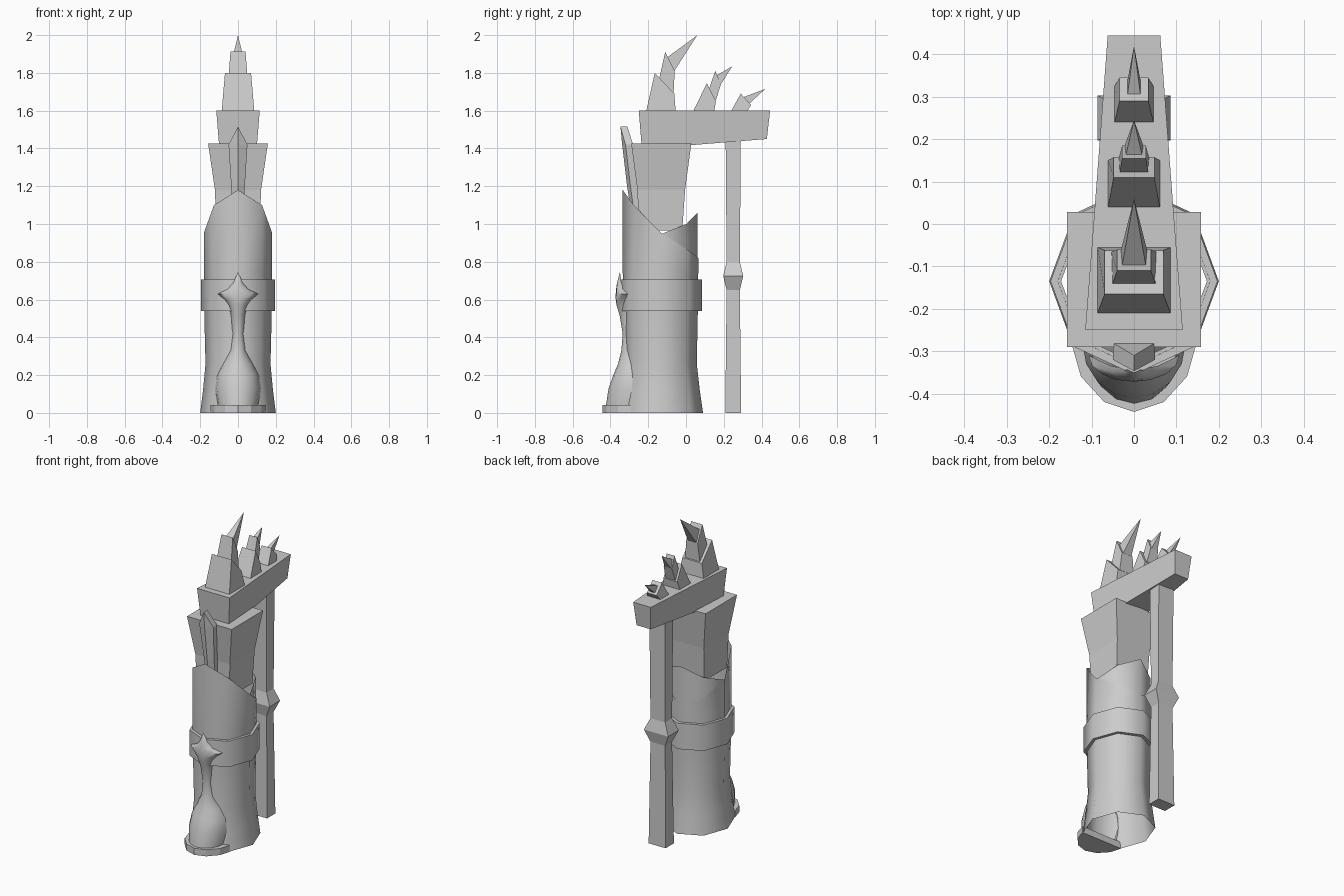
import bpy
import bmesh
from math import sin, cos, pi, radians

old = bpy.data.objects.get("Cube")
if old:
    bpy.data.objects.remove(old, do_unlink=True)

stone = bpy.data.materials.new("grey_stone")
stone.use_nodes = True
GREY = (0.6, 0.6, 0.6, 1)
stone.diffuse_color = GREY
stone.node_tree.nodes["Principled BSDF"].inputs["Base Color"].default_value = GREY


def loft(name, rings, wrap=True, caps=True, smooth=False):
    """Skin a list of equal-length point rings into one object."""
    bm = bmesh.new()
    rows = [[bm.verts.new(p) for p in ring] for ring in rings]
    n = len(rows[0])
    for a, b in zip(rows, rows[1:]):
        for i in range(n if wrap else n - 1):
            j = (i + 1) % n
            bm.faces.new((a[i], a[j], b[j], b[i]))
    if caps:
        bm.faces.new(rows[0][::-1])
        bm.faces.new(rows[-1])
    bmesh.ops.remove_doubles(bm, verts=bm.verts, dist=0.0005)
    bmesh.ops.recalc_face_normals(bm, faces=bm.faces)
    mesh = bpy.data.meshes.new(name)
    bm.to_mesh(mesh)
    bm.free()
    mesh.materials.append(stone)
    obj = bpy.data.objects.new(name, mesh)
    bpy.context.collection.objects.link(obj)
    if smooth:
        bpy.ops.object.select_all(action='DESELECT')
        obj.select_set(True)
        bpy.context.view_layer.objects.active = obj
        bpy.ops.object.shade_smooth_by_angle(angle=radians(55))
    return obj


TOWER_Y = -0.135


def octagon(rx, ry, heights):
    """Eight-sided ring; heights run from front to back, mirrored on both sides."""
    pts = []
    for i in range(8):
        a = i * pi / 4
        z = heights[min(i, 8 - i)]
        pts.append((rx * sin(a), TOWER_Y - ry * cos(a), z))
    return pts


def level(rx, ry, z):
    return octagon(rx, ry, [z] * 5)


def rect(hw, y0, y1, z0, z1=None):
    """Rectangle across x, with its own height at the front and back edges."""
    z1 = z0 if z1 is None else z1
    return [(-hw, y0, z0), (hw, y0, z0), (hw, y1, z1), (-hw, y1, z1)]


# Round lower tower with slanted rim, and the collar rising behind it
loft("lower_tower", [
    level(0.2, 0.225, 0), level(0.185, 0.208, 0.12), level(0.172, 0.192, 0.26),
    level(0.178, 0.197, 0.5), level(0.18, 0.2, 0.75),
    octagon(0.18, 0.2, [1.18, 1.1, 0.955, 0.865, 0.82])], caps=False, smooth=True)
loft("inner_collar", [
    level(0.175, 0.195, 0.72),
    octagon(0.175, 0.195, [0.95, 0.95, 0.945, 1.0, 1.06])], caps=False, smooth=True)

# Belt around the tower
loft("belt", [level(0.172, 0.19, 0.54), level(0.197, 0.22, 0.54),
              level(0.197, 0.22, 0.705), level(0.172, 0.19, 0.705)],
     caps=False, smooth=True)

# Bell-shaped porch that rises into a pointed star: z, half width, front y, side y
PORCH = [
    (0.03, 0.107, -0.425, -0.29), (0.13, 0.122, -0.41, -0.28),
    (0.2, 0.11, -0.385, -0.28), (0.26, 0.08, -0.36, -0.28),
    (0.33, 0.042, -0.342, -0.29), (0.42, 0.032, -0.335, -0.3),
    (0.52, 0.038, -0.352, -0.31), (0.57, 0.05, -0.368, -0.32),
    (0.6, 0.072, -0.372, -0.315), (0.63, 0.107, -0.372, -0.31),
    (0.655, 0.055, -0.37, -0.335), (0.69, 0.025, -0.365, -0.34),
    (0.745, 0.0, -0.35, -0.35)]
angles = [i * pi / 8 for i in range(-4, 5)]
loft("porch", [[(w * sin(a), ys + (yf - ys) * cos(a), z) for a in angles]
               for z, w, yf, ys in PORCH], wrap=False, caps=False, smooth=True)

# Step under the porch
half = [(0.145, -0.29), (0.125, -0.36), (0.07, -0.42)]
outline = half + [(0, -0.443)] + [(-x, y) for x, y in half[::-1]]
loft("porch_step", [[(x, y, z) for x, y in outline] for z in (0, 0.042)])

# Square upper shaft, flaring upward
loft("upper_shaft", [rect(0.115, -0.25, -0.02, 0.965), rect(0.122, -0.257, -0.005, 1.18),
                     rect(0.158, -0.29, 0.028, 1.425)])


# Ridged fin on the front of the shaft
def fin_ring(w, yf, yb, z, ridge):
    return [(-w, yb, z), (-w, yf + ridge, z), (0, yf, z), (w, yf + ridge, z), (w, yb, z)]


loft("front_fin", [fin_ring(0.03, -0.285, -0.24, 1.03, 0.015),
                   fin_ring(0.036, -0.312, -0.25, 1.2, 0.018),
                   fin_ring(0.05, -0.338, -0.28, 1.42, 0.018),
                   fin_ring(0, -0.347, -0.31, 1.515, 0)], caps=False)

# Tapering beam on top
loft("top_beam", [
    [(-0.1, -0.235, 1.415), (0.1, -0.235, 1.415), (0.085, 0.02, 1.417),
     (0.05, 0.428, 1.45), (-0.05, 0.428, 1.45), (-0.085, 0.02, 1.417)],
    [(-0.115, -0.25, 1.6), (0.115, -0.25, 1.6), (0.094, 0.02, 1.6),
     (0.062, 0.445, 1.6), (-0.062, 0.445, 1.6), (-0.094, 0.02, 1.6)]])

# Rear post with a knuckle
POST = [(0, 0.06, 0.042), (0.65, 0.052, 0.035), (0.725, 0.086, 0.053),
        (0.8, 0.052, 0.035), (1.45, 0.056, 0.04)]
loft("rear_post", [rect(hx, 0.25 - hy, 0.25 + hy, z) for z, hx, hy in POST])

# Curved claws, each made of stacked tapering blocks
loft("large_claw_base", [rect(0.086, -0.21, -0.055, 1.6), rect(0.069, -0.165, -0.062, 1.8, 1.69)])
loft("large_claw_middle", [rect(0.053, -0.148, -0.066, 1.74, 1.69),
                           rect(0.04, -0.11, -0.06, 1.912, 1.81)])
loft("large_claw_tip", [rect(0.031, -0.115, -0.062, 1.87, 1.81), rect(0, 0.06, 0.06, 2.0)])
loft("medium_claw_base", [rect(0.061, 0.04, 0.15, 1.6), rect(0.048, 0.11, 0.158, 1.745, 1.65)])
loft("medium_claw_middle", [rect(0.035, 0.113, 0.158, 1.69, 1.655),
                            rect(0.028, 0.155, 0.185, 1.81, 1.74)])
loft("medium_claw_tip", [rect(0.022, 0.15, 0.185, 1.78, 1.74), rect(0, 0.245, 0.245, 1.835)])
loft("small_claw_base", [rect(0.046, 0.24, 0.325, 1.6), rect(0.034, 0.29, 0.345, 1.69, 1.63)])
loft("small_claw_tip", [rect(0.016, 0.3, 0.335, 1.67, 1.637), rect(0, 0.42, 0.42, 1.715)])
